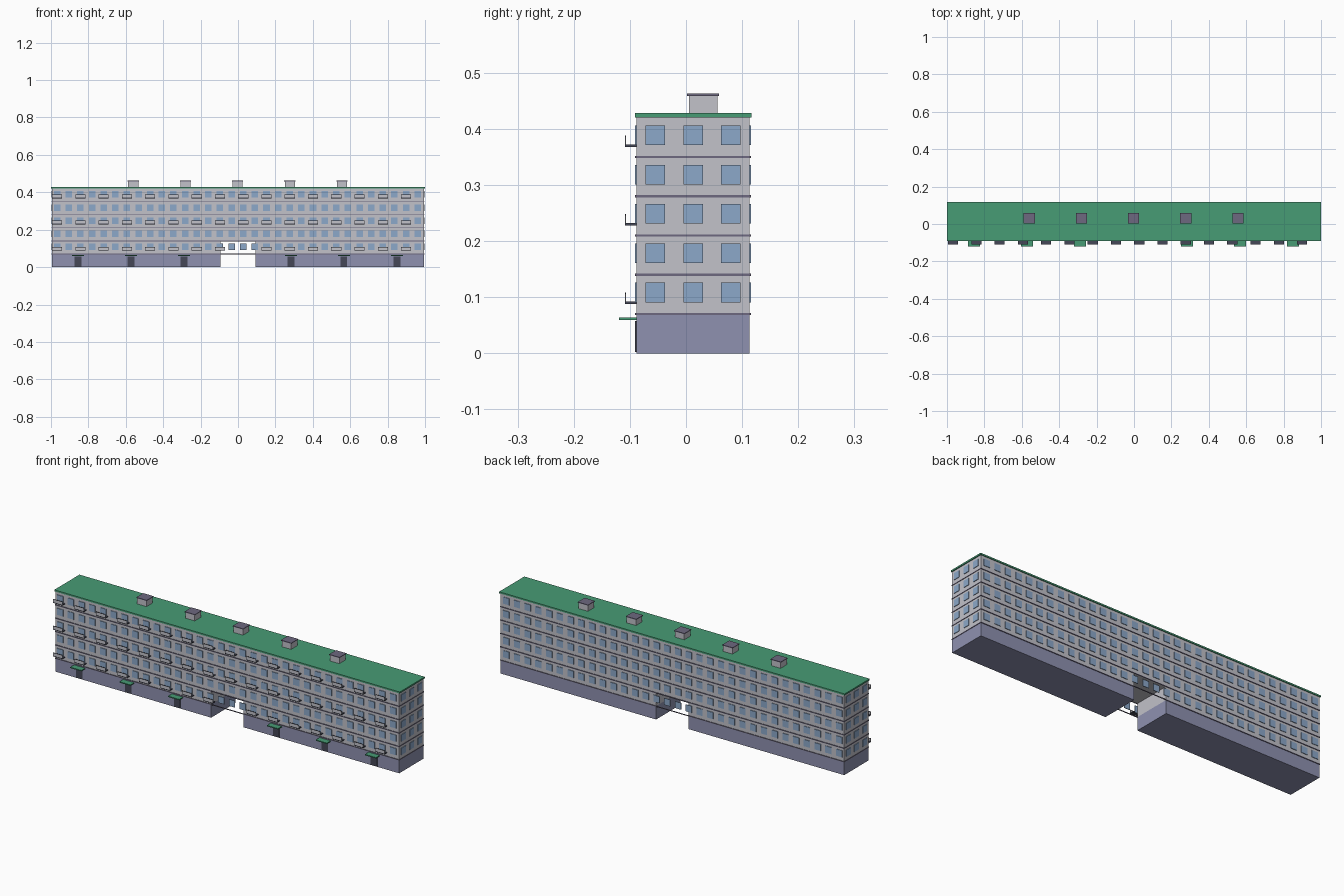
import bpy
import bmesh

cube = bpy.data.objects.get("Cube")
if cube:
    bpy.data.objects.remove(cube, do_unlink=True)


def material(name, *srgb):
    """Flat material from display colour, stored as linear values."""
    col = [((c + 0.055) / 1.055) ** 2.4 for c in srgb] + [1.0]
    m = bpy.data.materials.new(name)
    m.use_nodes = True
    m.diffuse_color = col
    m.node_tree.nodes["Principled BSDF"].inputs["Base Color"].default_value = col
    return m


WALL = material("wall_grey", 0.76, 0.76, 0.79)
PLINTH = material("plinth_lavender", 0.56, 0.57, 0.69)
ROOF = material("roof_green", 0.28, 0.61, 0.46)
GLASS = material("window_blue", 0.55, 0.66, 0.79)
BAND = material("band_purple_grey", 0.43, 0.41, 0.50)
DARK = material("door_dark", 0.27, 0.28, 0.34)


def boxes(name, mat, items):
    """One object from boxes given as (x0, x1, y0, y1, z0, z1)."""
    bm = bmesh.new()
    for x0, x1, y0, y1, z0, z1 in items:
        verts = bmesh.ops.create_cube(bm, size=1)["verts"]
        for v in verts:
            v.co.x = x1 if v.co.x > 0 else x0
            v.co.y = y1 if v.co.y > 0 else y0
            v.co.z = z1 if v.co.z > 0 else z0
    me = bpy.data.meshes.new(name)
    bm.to_mesh(me)
    bm.free()
    me.materials.append(mat)
    ob = bpy.data.objects.new(name, me)
    bpy.context.scene.collection.objects.link(ob)
    return ob


# Main dimensions
HX = 0.995
FRONT, BACK = -0.088, 0.113
FLOOR, TOP = 0.07, 0.42
GAP = 0.094
LIP = 0.003
floors = [FLOOR * (i + 1) for i in range(5)]

# Body with a two-storey passage through the middle
boxes("plinth", PLINTH, [(-HX, -GAP, FRONT, BACK, 0, FLOOR),
                         (GAP, HX, FRONT, BACK, 0, FLOOR)])
boxes("walls", WALL, [(-HX, -GAP, FRONT, BACK, FLOOR, 2 * FLOOR),
                      (GAP, HX, FRONT, BACK, FLOOR, 2 * FLOOR),
                      (-HX, HX, FRONT, BACK, 2 * FLOOR, TOP)])
boxes("roof", ROOF, [(-1, 1, FRONT - LIP, BACK + 0.004, TOP, TOP + 0.008)])

# Storey bands around the outside
bands = []
for z in floors:
    z0, z1 = z - 0.002, z + 0.002
    bands += [(-HX - 0.002, HX + 0.002, FRONT - LIP, FRONT, z0, z1),
              (-HX - 0.002, HX + 0.002, BACK, BACK + LIP, z0, z1),
              (-HX - 0.002, -HX, FRONT, BACK, z0, z1),
              (HX, HX + 0.002, FRONT, BACK, z0, z1)]
boxes("storey_bands", BAND, bands)

# Windows
COUNT = 32
STEP = 2 * HX / COUNT
columns = [-HX + STEP * (i + 0.45) for i in range(COUNT)]
W = 0.0175
long_windows, end_windows = [], []
for z in floors:
    z0, z1 = z + 0.021, z + 0.056
    for x in columns:
        long_windows.append((x - W, x + W, FRONT - LIP, FRONT, z0, z1))
        long_windows.append((x - W, x + W, BACK, BACK + LIP, z0, z1))
    for y in (-0.055, 0.013, 0.08):
        end_windows.append((HX, HX + LIP, y - W, y + W, z0, z1))
        end_windows.append((-HX - LIP, -HX, y - W, y + W, z0, z1))
boxes("long_side_windows", GLASS, long_windows)
boxes("end_windows", GLASS, end_windows)

# Balconies on every second column and every second storey
slabs, panels, rails = [], [], []
OUT = -0.109
B = 0.027
for z in floors[::2]:
    base, rail = z + 0.018, z + 0.038
    for x in columns[::2]:
        if z < 2 * FLOOR - 0.01 and abs(x) < GAP - 0.01:
            continue
        slabs.append((x - B, x + B, OUT, FRONT, base, base + 0.004))
        panels.append((x - B, x + B, OUT, OUT + 0.002, base + 0.004, rail - 0.002))
        rails.append((x - B, x + B, OUT, OUT + 0.002, rail - 0.002, rail))
boxes("balcony_slabs", DARK, slabs)
boxes("balcony_panels", WALL, panels)
boxes("balcony_rails", DARK, rails)

# Entrances with canopies
doors, canopies = [], []
for side in (-1, 1):
    for x in (0.286, 0.569, 0.853):
        x = x * side - 0.003
        doors.append((x - 0.018, x + 0.018, FRONT - LIP, FRONT, 0.002, 0.058))
        canopies.append((x - 0.032, x + 0.032, -0.119, FRONT, 0.059, 0.064))
boxes("entrance_doors", DARK, doors)
boxes("entrance_canopies", ROOF, canopies)

# Roof vents
vents, caps = [], []
for i in range(-2, 3):
    x = i * 0.279 - 0.002
    vents.append((x - 0.027, x + 0.027, 0.005, 0.056, TOP + 0.008, 0.459))
    caps.append((x - 0.03, x + 0.03, 0.002, 0.059, 0.459, 0.463))
boxes("roof_vents", WALL, vents)
boxes("vent_caps", BAND, caps)
